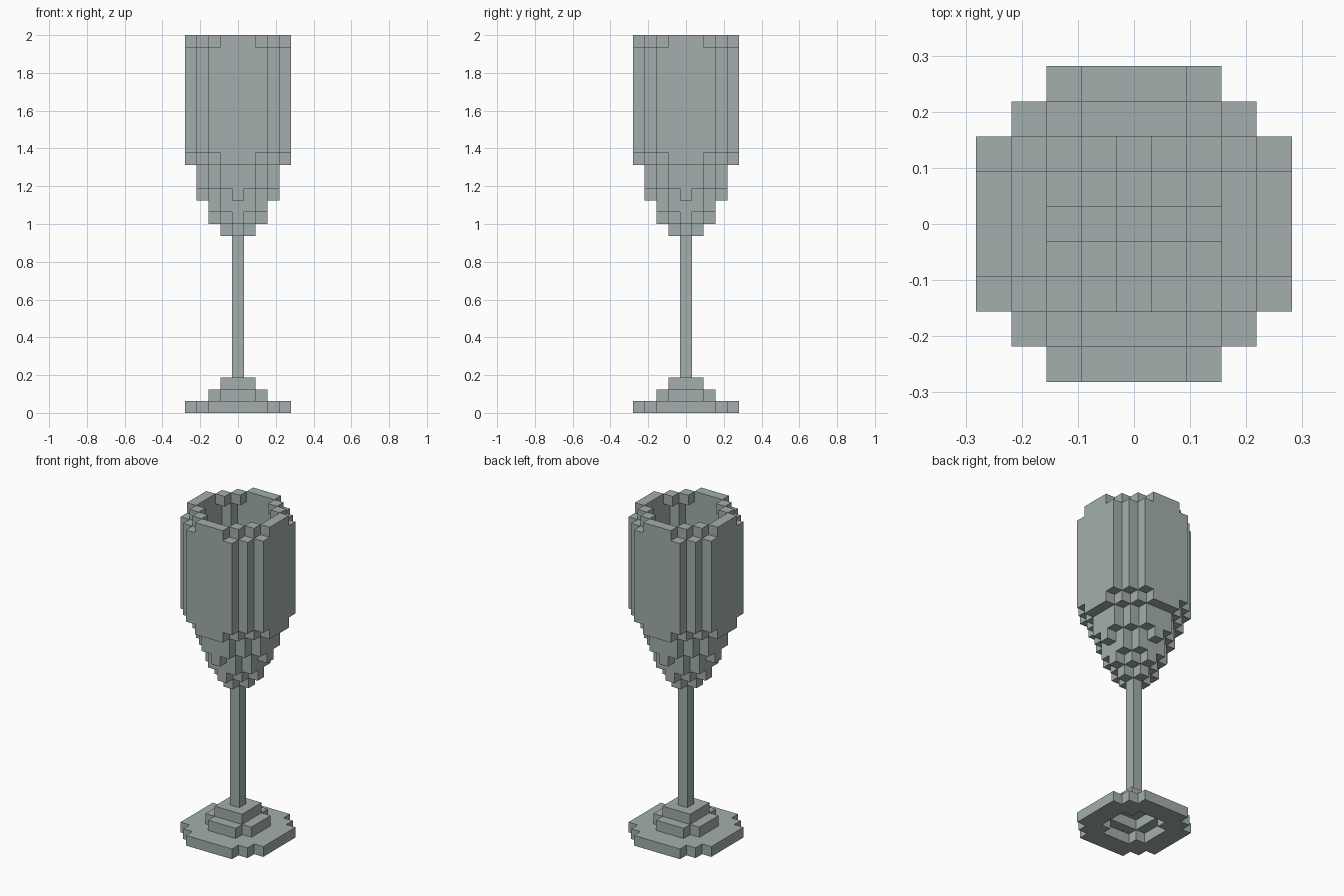
import bpy
import bmesh
from mathutils import Vector

cube = bpy.data.objects.get("Cube")
if cube:
    bpy.data.objects.remove(cube, do_unlink=True)

UNIT = 2 / 32

# One flat colour
glass = bpy.data.materials.new("grey_green_glass")
glass.use_nodes = True
colour = (0.366, 0.429, 0.423, 1.0)
glass.diffuse_color = colour
glass.node_tree.nodes["Principled BSDF"].inputs["Base Color"].default_value = colour

# Each part: runs of (layer count, reach along an axis, reach along a diagonal)
PARTS = {
    "foot": [(1, 4, 6), (1, 2, 3), (1, 1, 2)],
    "stem": [(12, 0, 0)],
    "bowl": [(1, 1, 1), (1, 2, 2), (1, 2, 3), (1, 3, 3), (2, 3, 4),
             (1, 4, 5), (9, 4, 6), (1, 4, 5)],
}
SIDES = [(1, 0, 0), (-1, 0, 0), (0, 1, 0), (0, -1, 0)]
UP, DOWN = (0, 0, 1), (0, 0, -1)


def step(cell, d):
    return tuple(c + e for c, e in zip(cell, d))


def layer_cells(z, reach, diagonal):
    span = range(-reach, reach + 1)
    return {(x, y, z) for x in span for y in span if abs(x) + abs(y) <= diagonal}


# Stack the solid layers of every part
solid, part_cells, z = set(), {}, 0
for name, runs in PARTS.items():
    cells = set()
    for count, reach, diagonal in runs:
        for _ in range(count):
            cells |= layer_cells(z, reach, diagonal)
            z += 1
    part_cells[name] = cells
    solid |= cells


# Hollow the foot from below and the bowl from above
def is_core(cell, name):
    cover = DOWN if name == "bowl" else UP
    return all(step(cell, d) in solid for d in SIDES + [cover])


for name, cells in part_cells.items():
    part_cells[name] = {c for c in cells if not is_core(c, name)}
filled = set().union(*part_cells.values())


def build_part(name, cells):
    bm = bmesh.new()
    corners = {}

    def corner(p):
        key = tuple(round(c * 2) for c in p)
        if key not in corners:
            corners[key] = bm.verts.new(p * UNIT)
        return corners[key]

    # Only the exposed faces of each block
    for cell in sorted(cells):
        centre = Vector(cell) + Vector((0, 0, 0.5))
        for d in SIDES + [UP, DOWN]:
            if step(cell, d) in filled:
                continue
            n = Vector(d)
            u = Vector((d[1], d[2], d[0]))
            v = n.cross(u)
            quad = [-u - v, u - v, u + v, v - u]
            bm.faces.new([corner(centre + (n + q) / 2) for q in quad])
    mesh = bpy.data.meshes.new(name)
    bm.to_mesh(mesh)
    bm.free()
    mesh.materials.append(glass)
    bpy.context.collection.objects.link(bpy.data.objects.new(name, mesh))


for name, cells in part_cells.items():
    build_part(name, cells)
